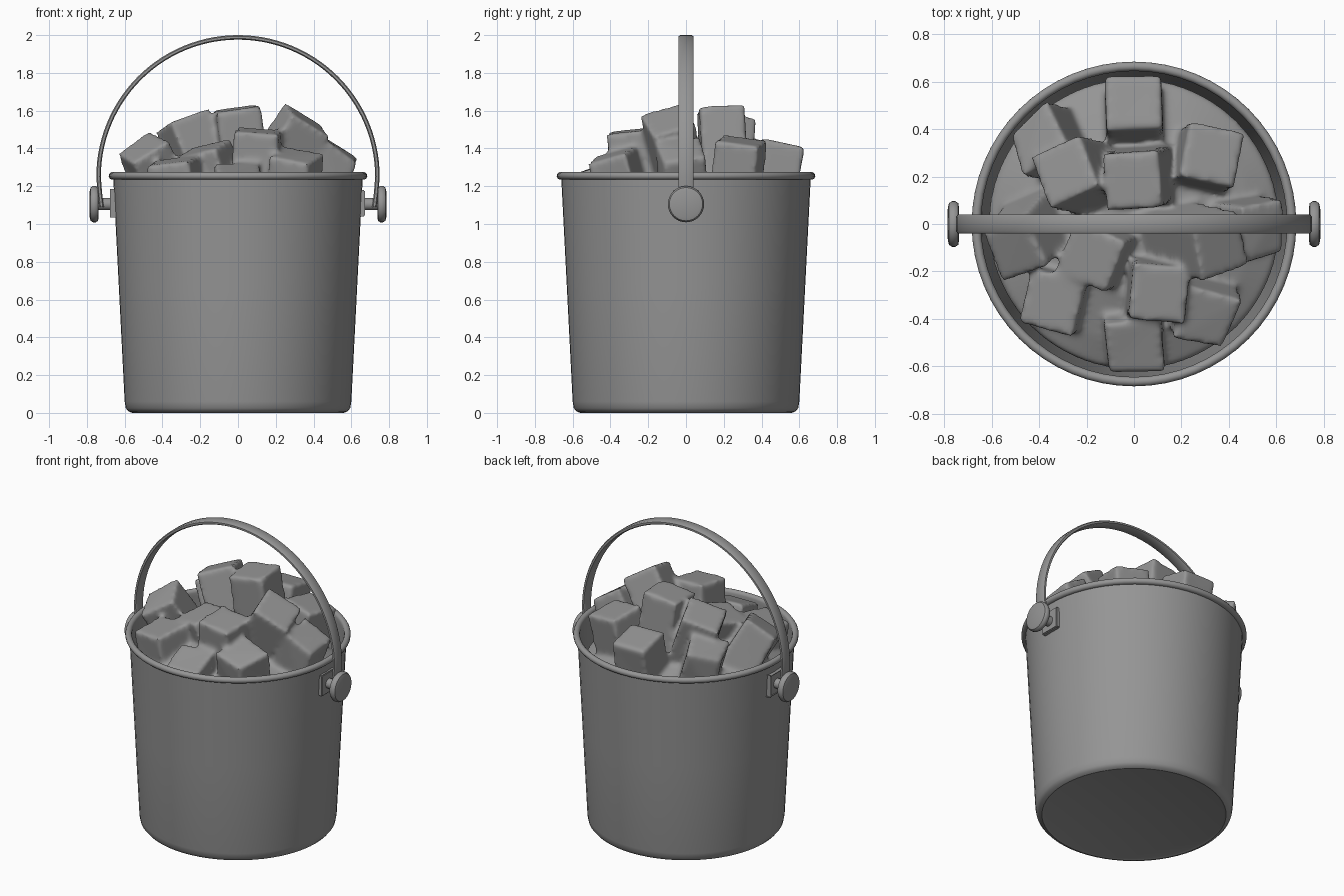
import bpy, bmesh, math
from mathutils import Vector, Euler

if "Cube" in bpy.data.objects:
    bpy.data.objects.remove(bpy.data.objects["Cube"])

grey = bpy.data.materials.new("grey")
grey.diffuse_color = (0.3, 0.3, 0.3, 1)
grey.use_nodes = True
grey.node_tree.nodes["Principled BSDF"].inputs["Base Color"].default_value = grey.diffuse_color


def finish(name, bm, angle=40):
    bmesh.ops.recalc_face_normals(bm, faces=bm.faces[:])
    me = bpy.data.meshes.new(name)
    bm.to_mesh(me)
    bm.free()
    ob = bpy.data.objects.new(name, me)
    bpy.context.collection.objects.link(ob)
    me.materials.append(grey)
    bpy.ops.object.select_all(action='DESELECT')
    ob.select_set(True)
    bpy.context.view_layer.objects.active = ob
    bpy.ops.object.shade_smooth_by_angle(angle=math.radians(angle))
    return ob


def lathe(bm, prof, axis='Z', n=64, origin=(0, 0, 0), sign=1):
    """Spin (radius, distance) points round an axis; radius 0 makes a pole."""
    rings = []
    for r, d in prof:
        ring = []
        for i in range(1 if r == 0 else n):
            a = 2 * math.pi * i / n
            u, v = r * math.cos(a), r * math.sin(a)
            p = Vector((u, v, d)) if axis == 'Z' else Vector((d * sign, u, v))
            ring.append(bm.verts.new(p + Vector(origin)))
        rings.append(ring)
    for a, b in zip(rings, rings[1:]):
        for i in range(n):
            j = (i + 1) % n
            vs = [a[i % len(a)], a[j % len(a)], b[j % len(b)], b[i % len(b)]]
            vs = list(dict.fromkeys(vs))
            if len(vs) > 2:
                bm.faces.new(vs)


# Bucket: rounded foot, tapered wall, rolled rim, inner wall
bm = bmesh.new()
prof = [(0, 0.005), (0.545, 0.005), (0.56, 0.0), (0.58, 0.008), (0.594, 0.025),
        (0.60, 0.06), (0.63, 0.65), (0.66, 1.235)]
prof += [(0.665 + 0.02 * math.cos(t), 1.255 + 0.02 * math.sin(t))
         for t in [math.radians(-80 + 32.5 * k) for k in range(9)]]
prof += [(0.645, 1.235), (0.585, 0.06), (0.55, 0.03), (0, 0.03)]
lathe(bm, prof)
finish("bucket", bm)

# Bail handle: flat rounded band swept along a half circle with straight ends
bm = bmesh.new()
R, cz = 0.738, 1.25
path = [(-0.715, 1.10, 0), (-0.726, 1.17, 0)]
path = [(-0.722, 1.09, math.pi), (-0.732, 1.17, math.pi)]
path += [(R * math.cos(t), cz + R * math.sin(t), t)
         for t in [math.pi * (1 - k / 56) for k in range(57)]]
path += [(0.732, 1.17, 0), (0.722, 1.09, 0)]
sec = [(-0.012, -0.03), (-0.006, -0.039), (0.006, -0.039), (0.012, -0.03),
       (0.012, 0.03), (0.006, 0.039), (-0.006, 0.039), (-0.012, 0.03)]
rings = [[bm.verts.new((x + o * math.cos(t), w, z + o * math.sin(t)))
          for o, w in sec] for x, z, t in path]
for a, b in zip(rings, rings[1:]):
    for i in range(8):
        j = (i + 1) % 8
        bm.faces.new((a[i], a[j], b[j], b[i]))
bm.faces.new(rings[0])
bm.faces.new(rings[-1])
finish("handle", bm, 50)

# Pivots: mounting plate, pin and round knob on both sides
for side, s in (("left", -1), ("right", 1)):
    bm = bmesh.new()
    lathe(bm, [(0, 0.64), (0.032, 0.64), (0.032, 0.745), (0.07, 0.738),
               (0.088, 0.741), (0.096, 0.753), (0.096, 0.768),
               (0.088, 0.78), (0.07, 0.785), (0, 0.787)],
          'X', 32, (0, 0, 1.105), s)
    finish(side + "_pivot_knob", bm)
    bm = bmesh.new()
    bmesh.ops.create_cube(bm, size=1)
    for v in bm.verts:
        z = 1.11 + v.co.z * 0.14
        v.co = (s * (0.658 + v.co.x * 0.03), v.co.y * 0.14, z)
    bmesh.ops.bevel(bm, geom=bm.edges[:], offset=0.005, segments=2, affect='EDGES')
    finish(side + "_pivot_plate", bm)

# Ice: tilted blocks melted together over a low mound
# x, y, top height, tilt x, tilt y, turn z (degrees)
blocks = [(0.0, 0.49, 1.44, -12, 0, 2), (0.01, 0.19, 1.62, 3, -8, 4),
          (-0.25, 0.21, 1.60, -14, -18, 25), (-0.38, 0.35, 1.46, -15, -15, 30),
          (0.31, 0.28, 1.46, -8, 8, -12), (0.30, -0.08, 1.63, 18, 30, 20),
          (0.51, -0.02, 1.45, 8, 28, 10), (-0.47, -0.06, 1.48, 15, -30, 20),
          (-0.15, -0.12, 1.44, 14, -12, -25), (0.10, -0.28, 1.50, 6, 4, -5),
          (-0.33, -0.32, 1.35, 8, -6, -15), (0.30, -0.37, 1.40, 14, 10, -15),
          (0.0, -0.49, 1.31, 18, 0, 5)]
bm = bmesh.new()
lathe(bm, [(0, 0.98), (0.60, 0.98), (0.615, 1.10), (0.5, 1.16), (0.3, 1.24), (0, 1.28)])
for x, y, top, rx, ry, rz in blocks:
    depth = max(0.14, top - 1.27)
    rot = Euler([math.radians(a) for a in (rx, ry, rz)]).to_matrix()
    vs = bmesh.ops.create_cube(bm, size=1)['verts']
    for v in vs:
        c = v.co
        v.co = rot @ Vector((c.x * 0.24, c.y * 0.24, 0.12 if c.z > 0 else -depth))
    lift = top + 0.015 - max(v.co.z for v in vs)
    for v in vs:
        v.co += Vector((x, y, lift))
    # keep the lower corners inside the bucket
    for v in vs:
        r = math.hypot(v.co.x, v.co.y)
        if r > 0.64:
            v.co.x *= 0.64 / r
            v.co.y *= 0.64 / r
ice = finish("ice_cubes", bm, 180)
m = ice.modifiers.new("merge", 'REMESH')
m.mode = 'VOXEL'
m.voxel_size = 0.014
m.use_smooth_shade = True
m = ice.modifiers.new("melt", 'SMOOTH')
m.factor = 0.5
m.iterations = 9
